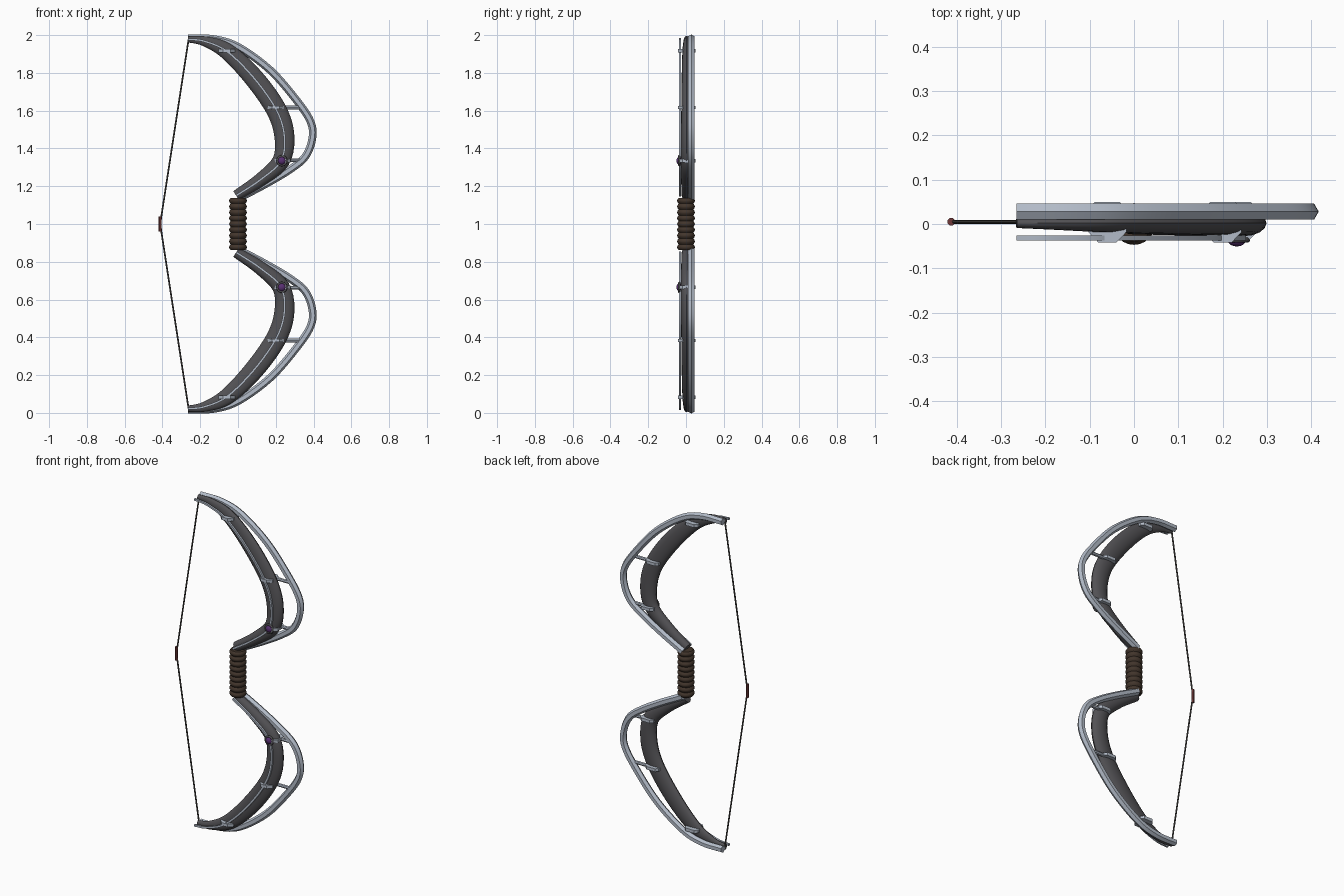
import bpy, bmesh, math
from mathutils import Vector, Matrix

if "Cube" in bpy.data.objects:
    bpy.data.objects.remove(bpy.data.objects["Cube"])

COL = {"steel": (0.45, 0.50, 0.58, 1), "dark": (0.085, 0.083, 0.09, 1),
       "leather": (0.055, 0.036, 0.025, 1), "red": (0.16, 0.04, 0.04, 1),
       "purple": (0.10, 0.03, 0.17, 1), "cord": (0.08, 0.075, 0.07, 1)}
MATS = {}
for key, c in COL.items():
    MATS[key] = bpy.data.materials.new(key)
    MATS[key].diffuse_color = c


def finish(name, bm, mat, mirror=True, angle=35):
    """Object with its origin at mid height, mirrored to the other limb."""
    bmesh.ops.recalc_face_normals(bm, faces=bm.faces)
    me = bpy.data.meshes.new(name)
    bm.to_mesh(me)
    bm.free()
    me.materials.append(MATS[mat])
    ob = bpy.data.objects.new(name, me)
    ob.location = (0, 0, 1)
    bpy.context.collection.objects.link(ob)
    bpy.ops.object.select_all(action='DESELECT')
    ob.select_set(True)
    bpy.context.view_layer.objects.active = ob
    bpy.ops.object.shade_smooth_by_angle(angle=math.radians(angle))
    if mirror:
        m = ob.modifiers.new("mirror", 'MIRROR')
        m.use_axis = (False, False, True)
        m.use_mirror_merge = False
    return ob


def spline(pts, steps):
    """Catmull-Rom through tuples of any length."""
    P = [Vector(p) for p in pts]
    P = [2 * P[0] - P[1]] + P + [2 * P[-1] - P[-2]]
    out = []
    for i in range(1, len(P) - 2):
        a, b, c, d = P[i - 1:i + 3]
        for k in range(steps):
            t = k / steps
            out.append(0.5 * (2 * b + (c - a) * t + (2 * a - 5 * b + 4 * c - d) * t * t
                              + (3 * b - a - 3 * c + d) * t ** 3))
    return out + [P[-2]]


def sweep(bm, pts, y, sides, phase=0.0):
    """Sweep an elliptic section along (x, h, half width, half depth) points."""
    rings = []
    for i, p in enumerate(pts):
        q, r = pts[max(i - 1, 0)], pts[min(i + 1, len(pts) - 1)]
        t = Vector((r[0] - q[0], 0, r[1] - q[1])).normalized()
        n = Vector((t.z, 0, -t.x))
        ring = []
        for k in range(sides):
            a = phase + 2 * math.pi * k / sides
            ring.append(bm.verts.new(Vector((p[0], y, p[1])) + n * p[2] * math.cos(a)
                                     + Vector((0, p[3] * math.sin(a), 0))))
        rings.append(ring)
    for A, B in zip(rings, rings[1:]):
        for k in range(sides):
            bm.faces.new((A[k], A[(k + 1) % sides], B[(k + 1) % sides], B[k]))
    bm.faces.new(rings[0])
    bm.faces.new(rings[-1])


# Limb: flattened tapering body from tip to grip
limb = [(-.265, .978, .016, .011), (-.18, .968, .026, .015), (-.06, .915, .043, .021),
        (.08, .778, .052, .025), (.2, .610, .054, .027), (.245, .47, .053, .029),
        (.228, .335, .046, .030), (.12, .235, .036, .028), (-.01, .150, .028, .025)]
bm = bmesh.new()
sweep(bm, spline(limb, 5), 0.002, 16)
finish("limb", bm, "dark")

# Inlay: thin square rod along the front of the limb
bm = bmesh.new()
sweep(bm, spline([(x, h, .008, .008) for x, h, _, _ in limb], 5), -0.032, 4, math.pi / 4)
finish("front_inlay", bm, "steel")

# Outer rail: hexagonal tube bowing away from the limb
rail = [(-.265, .982), (-.13, .979), (0, .938), (.17, .815), (.31, .655), (.385, .54),
        (.393, .45), (.355, .355), (.27, .285), (.14, .208), (0, .135)]
bm = bmesh.new()
sweep(bm, spline([(x, h, .0205, .0205) for x, h in rail], 5), 0.028, 6)
finish("outer_rail", bm, "steel")

# Clamps: tapered plates passing through the limb, seen on front and back
clamp = [(-.043, -.018), (-.020, -.042), (.020, -.042), (.043, -.018),
         (.043, .035), (.028, .050), (-.028, .050), (-.043, .035)]
bm = bmesh.new()
for cx, h in ((-.06, .917), (.2, .617), (.235, .335)):
    lo = [bm.verts.new((cx + x, y, h - .009)) for x, y in clamp]
    hi = [bm.verts.new((cx + x, y, h + .009)) for x, y in clamp]
    bm.faces.new(lo)
    bm.faces.new(hi)
    for k in range(8):
        bm.faces.new((lo[k], lo[(k + 1) % 8], hi[(k + 1) % 8], hi[k]))
finish("limb_clamps", bm, "steel")

# Struts: short rods from limb to rail
bm = bmesh.new()
for x0, x1, h in ((.2, .345, .617), (.235, .345, .338)):
    sweep(bm, [(x0, h, .010, .010), (x1, h, .010, .010)], 0.022, 8)
finish("rail_struts", bm, "steel")

# Gem with a ring setting at the elbow
face_front = Matrix.Translation((.232, -.036, .335)) @ Matrix.Rotation(math.pi / 2, 4, 'X')
bm = bmesh.new()
bmesh.ops.create_uvsphere(bm, u_segments=16, v_segments=8, radius=.021,
                          matrix=face_front @ Matrix.Diagonal((1, 1, .7, 1)))
finish("gem", bm, "purple")
bm = bmesh.new()
R, r, N, M = .024, .006, 20, 8
g = [[bm.verts.new(face_front @ Vector((
    (R + r * math.cos(b)) * math.cos(a), (R + r * math.cos(b)) * math.sin(a), r * math.sin(b))))
    for b in (2 * math.pi * j / M for j in range(M))]
    for a in (2 * math.pi * i / N for i in range(N))]
for i in range(N):
    for j in range(M):
        k, l = (i + 1) % N, (j + 1) % M
        bm.faces.new((g[i][j], g[k][j], g[k][l], g[i][l]))
finish("gem_ring", bm, "dark", angle=60)

# Grip: ribbed leather wrap
ribs, per = 9, 6
grip = []
for i in range(ribs * per + 1):
    rad = .039 + .008 * abs(math.sin(math.pi * i / per))
    grip.append((0, -.138 + .276 * i / (ribs * per), rad, rad))
bm = bmesh.new()
sweep(bm, grip, 0, 24)
finish("grip", bm, "leather", mirror=False)

# Bowstring: drawn to a point, with a wrapped nocking point
bm = bmesh.new()
sweep(bm, [(-.262, .975, .0045, .0045), (-.412, 0, .0045, .0045)], .005, 8)
finish("bowstring", bm, "cord")
bm = bmesh.new()
sweep(bm, [(-.412, -.04, .009, .009), (-.412, .04, .009, .009)], .005, 8, math.pi / 8)
finish("nocking_point", bm, "red", mirror=False)

for m in bpy.data.materials:
    if m.users and not m.is_grease_pencil:
        m.use_nodes = True
        m.node_tree.nodes["Principled BSDF"].inputs["Base Color"].default_value = m.diffuse_color
